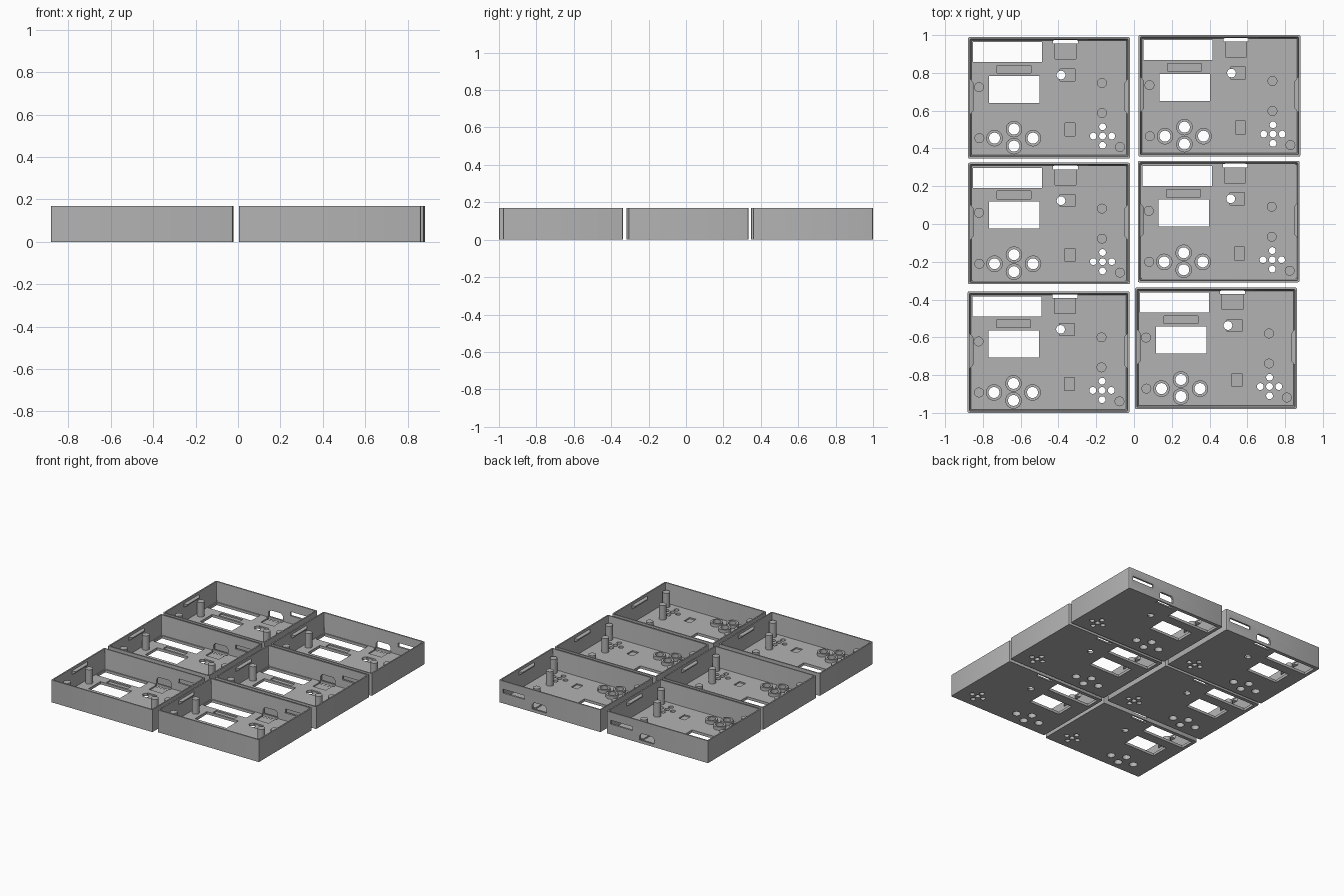
import bpy, bmesh, math
from mathutils import Vector

if "Cube" in bpy.data.objects:
    bpy.data.objects.remove(bpy.data.objects["Cube"])

W, D, H = 0.857, 0.643, 0.17      # tray size
FLOOR = 0.02
CENTRES = [(-0.450, 0.668), (0.4525, 0.6785), (-0.450, 0.003),
           (0.4485, 0.013), (-0.4525, -0.6785), (0.434, -0.658)]

grey = bpy.data.materials.new("grey plastic")
grey.diffuse_color = (0.45, 0.45, 0.45, 1)
grey.use_nodes = True
grey.node_tree.nodes["Principled BSDF"].inputs["Base Color"].default_value = grey.diffuse_color


def finish(name, bm):
    """Turn a bmesh into an object; local origin is the tray's front left corner."""
    bmesh.ops.recalc_face_normals(bm, faces=bm.faces)
    me = bpy.data.meshes.new(name)
    bm.to_mesh(me)
    bm.free()
    me.materials.append(grey)
    ob = bpy.data.objects.new(name, me)
    bpy.context.collection.objects.link(ob)
    return ob


def loft(name, rings):
    """Skin a stack of equal-length point rings and cap both ends."""
    bm = bmesh.new()
    vs = [[bm.verts.new(p) for p in r] for r in rings]
    n = len(vs[0])
    for a, b in zip(vs, vs[1:]):
        for i in range(n):
            bm.faces.new((a[i], a[(i + 1) % n], b[(i + 1) % n], b[i]))
    bm.faces.new(vs[0][::-1])
    bm.faces.new(vs[-1])
    return finish(name, bm)


def rect(inset, z, r):
    """Rounded rectangle ring inset from the tray outline."""
    pts = []
    corners = [(W - inset - r, D - inset - r, 0), (inset + r, D - inset - r, 90),
               (inset + r, inset + r, 180), (W - inset - r, inset + r, 270)]
    for cx, cy, a0 in corners:
        for k in range(4):
            a = math.radians(a0 + 30 * k)
            pts.append((cx + r * math.cos(a), cy + r * math.sin(a), z))
    return pts


def box(name, x0, x1, y0, y1, z0, z1):
    base = [(x0, y0), (x1, y0), (x1, y1), (x0, y1)]
    return loft(name, [[(x, y, z) for x, y in base] for z in (z0, z1)])


def cyl(name, x, y, r, z0, z1, n=32):
    ring = [(x + r * math.cos(2 * math.pi * i / n), y + r * math.sin(2 * math.pi * i / n))
            for i in range(n)]
    return loft(name, [[(px, py, z) for px, py in ring] for z in (z0, z1)])


def cut(ob, cutter):
    """Subtract the cutter from the object, then discard the cutter."""
    cutter.hide_render = True
    m = ob.modifiers.new("cut", 'BOOLEAN')
    m.operation, m.solver, m.object = 'DIFFERENCE', 'EXACT', cutter
    dg = bpy.context.evaluated_depsgraph_get()
    dg.update()
    me = bpy.data.meshes.new_from_object(ob.evaluated_get(dg))
    ob.modifiers.clear()
    ob.data = me
    bpy.data.objects.remove(cutter)


# Tray shell: rounded block hollowed with slightly tapered walls
tray = loft("tray", [rect(0, 0, 0.008), rect(0, H, 0.008)])
cut(tray, loft("hollow", [rect(0.018, FLOOR, 0.005), rect(0.010, H + 0.001, 0.005)]))

# Shallow component pockets in the floor
for x0, x1, y0, y1 in [(0.153, 0.333, 0.452, 0.492), (0.46, 0.571, 0.526, 0.612),
                       (0.487, 0.566, 0.410, 0.474), (0.513, 0.566, 0.119, 0.188)]:
    cut(tray, box("pocket", x0, x1, y0, y1, 0.010, 0.03))

# Windows through the floor
for x0, x1, y0, y1 in [(0.026, 0.392, 0.510, 0.616), (0.111, 0.378, 0.294, 0.437),
                       (0.450, 0.582, 0.608, 0.631)]:
    cut(tray, box("window", x0, x1, y0, y1, -0.01, 0.03))

# Round holes: indicator, button shafts, speaker grille
BUTTONS = [(0.140, 0.108), (0.344, 0.108), (0.243, 0.156), (0.243, 0.066)]
s = 0.049
holes = [(0.492, 0.442, 0.023)] + [(x, y, 0.029) for x, y in BUTTONS]
holes += [(0.712 + dx, 0.119 + dy, 0.018)
          for dx, dy in [(0, 0), (s, 0), (-s, 0), (0, s), (0, -s)]]
for x, y, r in holes:
    cut(tray, cyl("hole", x, y, r, -0.01, 0.03))

# Back wall: socket opening with chamfered top, and a long slot
profile = [(0.455, 0.022), (0.577, 0.022), (0.577, 0.058), (0.562, 0.075),
           (0.470, 0.075), (0.455, 0.058)]
cut(tray, loft("socket", [[(x, y, z) for x, z in profile] for y in (0.60, 0.66)]))
cut(tray, box("slot", 0.64, 0.825, 0.60, 0.66, 0.078, 0.108))

parts = [tray]

# Screw posts
for i, (x, y, h) in enumerate([(0.058, 0.378, 0.13), (0.060, 0.108, 0.13), (0.709, 0.241, 0.13),
                               (0.804, 0.061, 0.13), (0.709, 0.400, 0.06)]):
    parts.append(cyl(f"post_{i + 1}", x, y, 0.026, FLOOR - 0.005, h))

# Raised guide rings around the button holes
for i, (x, y) in enumerate(BUTTONS):
    ring = cyl(f"button_ring_{i + 1}", x, y, 0.0435, FLOOR - 0.005, 0.045)
    cut(ring, cyl("bore", x, y, 0.029, 0, 0.06))
    parts.append(ring)

# Wedge-shaped snap ridges on the two side walls
for name, xw, d in [("left_clip", 0.010, 1), ("right_clip", W - 0.010, -1)]:
    def ring(out, y0, y1, xs):
        return [(xw + d * xs, y, z) for y, z in
                [(y0, 0.125 + out), (y1, 0.125 + out), (y1, 0.152 - out), (y0, 0.152 - out)]]
    parts.append(loft(name, [ring(0, 0.235, 0.42, -0.002), ring(0, 0.235, 0.42, 0.003),
                             ring(0.009, 0.255, 0.40, 0.020)]))

for ob in parts:
    ob.select_set(True)
bpy.context.view_layer.objects.active = tray
bpy.ops.object.shade_smooth_by_angle(angle=math.radians(30))

# Lay out six copies of the tray
for k, (cx, cy) in enumerate(CENTRES):
    for src in parts:
        ob = src if k == 0 else src.copy()
        if k:
            bpy.context.collection.objects.link(ob)
        ob.name = f"{src.name.split('.')[0]}" if k == 0 else f"{parts[parts.index(src)].name}_copy_{k + 1}"
        ob.location = Vector((cx - W / 2, cy - D / 2, 0))
